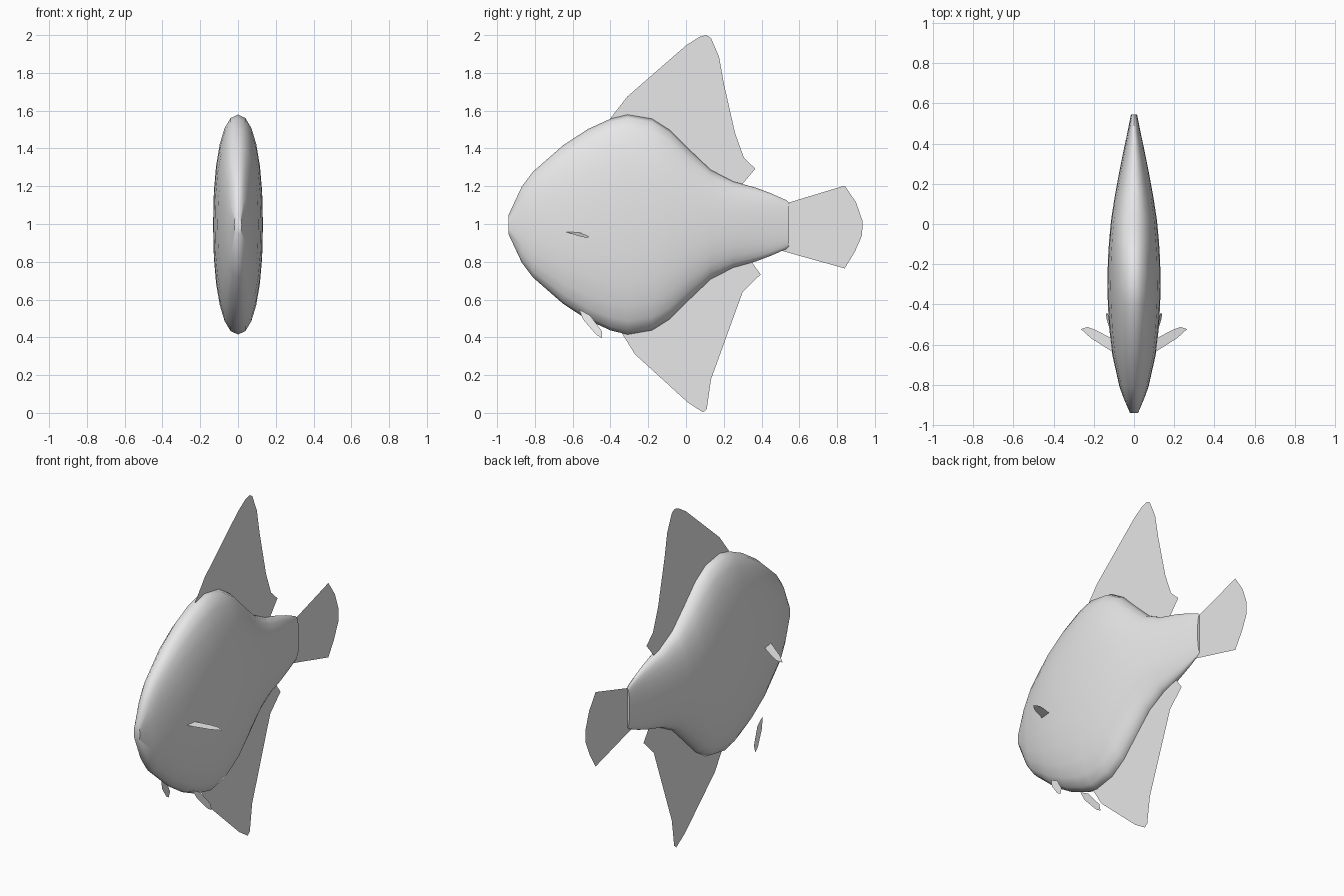
import bpy, bmesh, math

cube = bpy.data.objects.get("Cube")
if cube:
    bpy.data.objects.remove(cube, do_unlink=True)

grey = bpy.data.materials.new("pale_grey")
grey.use_nodes = True
grey.diffuse_color = (0.8, 0.8, 0.8, 1)
grey.node_tree.nodes["Principled BSDF"].inputs["Base Color"].default_value = (0.8, 0.8, 0.8, 1)


def finish(name, bm):
    mesh = bpy.data.meshes.new(name)
    bm.to_mesh(mesh)
    bm.free()
    mesh.materials.append(grey)
    obj = bpy.data.objects.new(name, mesh)
    bpy.context.collection.objects.link(obj)
    return obj


def sheet(name, points):
    """Single flat fin from its outline."""
    bm = bmesh.new()
    bm.faces.new([bm.verts.new(p) for p in points])
    bmesh.ops.triangulate(bm, faces=bm.faces[:])
    return finish(name, bm)


# Body: rounded cross-sections along y (y, half height, half width)
stations = [(-.94, .05, .02), (-.87, .2, .05), (-.81, .28, .072),
            (-.65, .42, .108), (-.52, .505, .123), (-.4, .56, .13),
            (-.31, .582, .132), (-.18, .56, .13), (-.085, .5, .124),
            (.02, .395, .114), (.13, .29, .097), (.25, .228, .075),
            (.37, .195, .051), (.45, .165, .034), (.53, .13, .018),
            (.545, .115, .015)]
SIDES = 24
MID = .997


def rounded(v):
    return math.copysign(abs(v) ** .9, v)


bm = bmesh.new()
rings = []
for y, h, w in stations:
    angles = [2 * math.pi * i / SIDES for i in range(SIDES)]
    rings.append([bm.verts.new((w * rounded(math.cos(a)), y,
                                MID + h * rounded(math.sin(a)))) for a in angles])
for a, b in zip(rings, rings[1:]):
    for i in range(SIDES):
        j = (i + 1) % SIDES
        bm.faces.new((a[i], a[j], b[j], b[i]))
bm.faces.new(rings[0])
bm.faces.new(rings[-1])
bmesh.ops.recalc_face_normals(bm, faces=bm.faces[:])
body = finish("body", bm)
bpy.ops.object.select_all(action='DESELECT')
body.select_set(True)
bpy.context.view_layer.objects.active = body
bpy.ops.object.shade_smooth_by_angle(angle=math.radians(50))

# Upright fins on the centre plane (y, z)
upright = {
    "dorsal_fin": [(-.4, 1.56), (-.31, 1.675), (0, 1.945), (.07, 1.99), (.106, 2),
                   (.132, 1.985), (.175, 1.885), (.2, 1.745), (.26, 1.48),
                   (.307, 1.35), (.367, 1.293), (.29, 1.2), (.12, 1.26), (-.2, 1.5)],
    "anal_fin": [(-.345, .43), (-.27, .31), (.01, .055), (.09, .003), (.11, .02),
                 (.132, .177), (.195, .405), (.238, .51), (.3, .64),
                 (.395, .733), (.34, .81), (.12, .73), (-.18, .48)],
    "tail_fin": [(.5, 1.1), (.84, 1.203), (.9, 1.115), (.935, 1.015), (.932, .94),
                 (.895, .855), (.84, .765), (.5, .86)],
}
for name, outline in upright.items():
    sheet(name, [(0, y, z) for y, z in outline])

# Paired fins, mirrored left and right
pectoral = [(.1, -.575), (.19, -.527), (.23, -.512), (.264, -.522), (.215, -.567), (.1, -.64)]
pelvic = [(-.566, .548), (-.508, .516), (-.444, .431), (-.444, .394), (-.476, .415), (-.545, .495)]
for side, s in (("left", 1), ("right", -1)):
    sheet(side + "_pectoral_fin", [(s * x, y, .955 - .2 * (x - .12)) for x, y in pectoral])
    sheet(side + "_pelvic_fin", [(s * (.1 + .26 * (.55 - z)), y, z) for y, z in pelvic])
